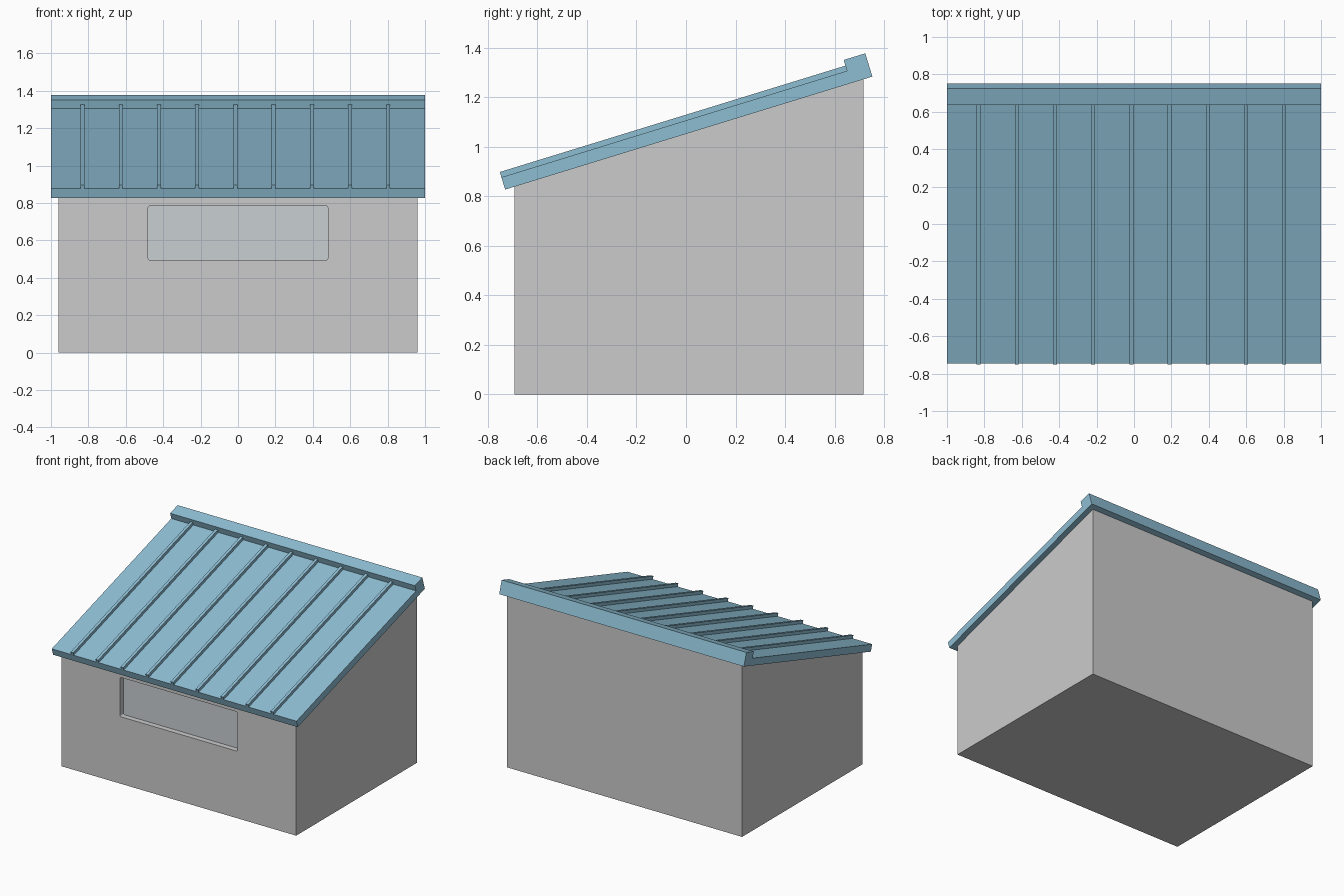
import bpy, bmesh
from math import atan2, cos, sin

if "Cube" in bpy.data.objects:
    bpy.data.objects.remove(bpy.data.objects["Cube"])

SLOPE = 0.3077
ANG = atan2(0.3077, 1)
EAVE_Y, EAVE_Z = -0.73, 0.827   # lower front edge of the roof
LENGTH = 1.551                  # roof length along the slope


def material(name, color):
    m = bpy.data.materials.new(name)
    m.diffuse_color = color
    m.use_nodes = True
    m.node_tree.nodes["Principled BSDF"].inputs["Base Color"].default_value = m.diffuse_color
    return m


def extrude_x(name, profile, x0, x1, mat=None):
    """Extrude a closed (y, z) profile from x0 to x1."""
    bm = bmesh.new()
    face = bm.faces.new([bm.verts.new((x0, y, z)) for y, z in profile])
    ext = bmesh.ops.extrude_face_region(bm, geom=[face])["geom"]
    verts = [v for v in ext if isinstance(v, bmesh.types.BMVert)]
    bmesh.ops.translate(bm, verts=verts, vec=(x1 - x0, 0, 0))
    bmesh.ops.recalc_face_normals(bm, faces=bm.faces)
    me = bpy.data.meshes.new(name)
    bm.to_mesh(me)
    bm.free()
    ob = bpy.data.objects.new(name, me)
    bpy.context.collection.objects.link(ob)
    if mat:
        me.materials.append(mat)
    return ob


def on_roof(s, t):
    """Point s along the slope and t above the roof underside, as (y, z)."""
    return (EAVE_Y + s * cos(ANG) - t * sin(ANG),
            EAVE_Z + s * sin(ANG) + t * cos(ANG))


def roof_strip(name, s0, s1, t0, t1, x0, x1):
    corners = [(s0, t0), (s1, t0), (s1, t1), (s0, t1)]
    return extrude_x(name, [on_roof(s, t) for s, t in corners], x0, x1, blue)


def rounded_box(name, y0, y1, mat=None):
    """Window-shaped block with softened corners, between y0 and y1."""
    ob = extrude_x(name, [(y0, 0.495), (y1, 0.495), (y1, 0.785), (y0, 0.785)],
                   -0.48, 0.48, mat)
    bm = bmesh.new()
    bm.from_mesh(ob.data)
    edges = [e for e in bm.edges
             if abs(e.verts[0].co.y - e.verts[1].co.y) > 1e-4]
    bmesh.ops.bevel(bm, geom=edges, offset=0.01, segments=3, profile=0.5,
                    affect='EDGES')
    bm.to_mesh(ob.data)
    bm.free()
    return ob


blue = material("roof_blue", (0.27, 0.51, 0.65, 1))
glass = material("window_glass", (0.58, 0.62, 0.65, 1))

# Solid body with a sloping top
FRONT, BACK = -0.692, 0.716
top = lambda y: EAVE_Z + SLOPE * (y - EAVE_Y)
walls = extrude_x("walls", [(FRONT, 0), (BACK, 0), (BACK, top(BACK)),
                            (FRONT, top(FRONT))], -0.96, 0.96)

# Window recess and pane
cutter = rounded_box("window_cutter", FRONT - 0.1, FRONT + 0.05)
cutter.hide_render = True
cutter.hide_viewport = True
cut = walls.modifiers.new("window_recess", 'BOOLEAN')
cut.operation = 'DIFFERENCE'
cut.solver = 'EXACT'
cut.object = cutter
rounded_box("window_pane", FRONT + 0.04, FRONT + 0.055, glass)

# Roof panel, ridge cap and standing seams
roof_strip("roof_panel", 0, LENGTH, 0, 0.052, -1, 1)
roof_strip("ridge_cap", LENGTH - 0.091, LENGTH, 0, 0.098, -1, 1)
for i in range(9):
    x = -0.831 + i * 0.2043
    roof_strip(f"roof_seam_{i + 1}", 0, LENGTH - 0.085, 0.045, 0.074,
               x - 0.0105, x + 0.0105)
